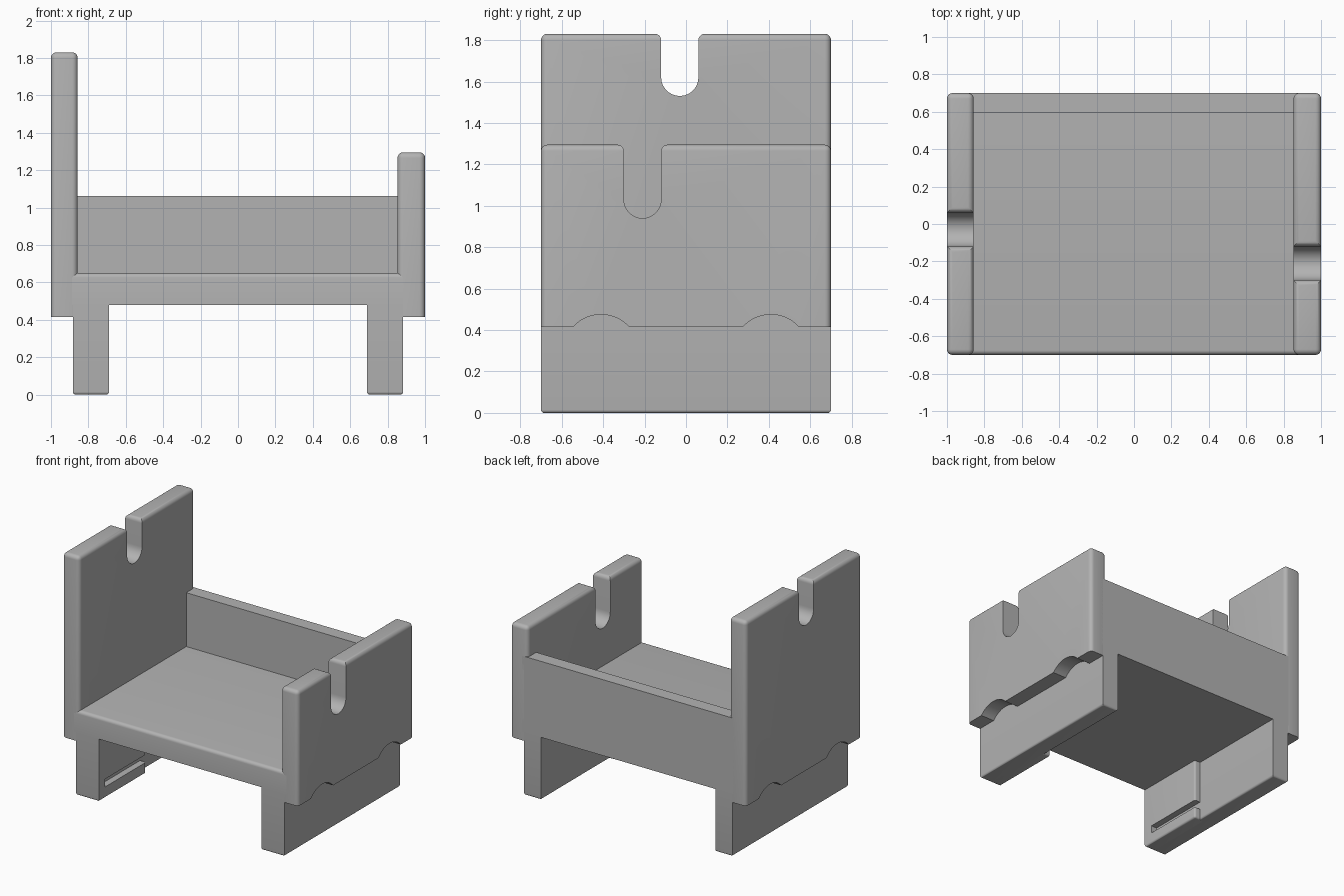
import bpy, bmesh, math

cube = bpy.data.objects.get("Cube")
if cube:
    bpy.data.objects.remove(cube)

grey = bpy.data.materials.new("plain grey")
grey.use_nodes = True
colour = (0.45, 0.45, 0.45, 1)
grey.diffuse_color = colour
grey.node_tree.nodes["Principled BSDF"].inputs["Base Color"].default_value = colour

HALF = 0.7   # half depth of the whole piece


def arc(cy, cz, r, start, end, steps=14):
    """Points of a circular arc in the y-z plane, angles in degrees."""
    pts = []
    for i in range(steps + 1):
        a = math.radians(start + (end - start) * i / steps)
        pts.append((cy + r * math.cos(a), cz + r * math.sin(a)))
    return pts


def extrude(name, profile, x0, x1, rounded=None, radius=0.03):
    """Extrude a y-z profile along x; round the edges picked by the rule."""
    bm = bmesh.new()
    base = bm.faces.new([bm.verts.new((x0, y, z)) for y, z in profile])
    new = bmesh.ops.extrude_face_region(bm, geom=[base])["geom"]
    for v in new:
        if isinstance(v, bmesh.types.BMVert):
            v.co.x = x1
    bmesh.ops.recalc_face_normals(bm, faces=bm.faces)
    if rounded:
        edges = [e for e in bm.edges if rounded(e.verts[0].co, e.verts[1].co)]
        bmesh.ops.bevel(bm, geom=edges, offset=radius, segments=5,
                        profile=0.5, affect='EDGES', clamp_overlap=True)
    mesh = bpy.data.meshes.new(name)
    bm.to_mesh(mesh)
    bm.free()
    obj = bpy.data.objects.new(name, mesh)
    bpy.context.collection.objects.link(obj)
    mesh.materials.append(grey)
    bpy.ops.object.select_all(action='DESELECT')
    obj.select_set(True)
    bpy.context.view_layer.objects.active = obj
    bpy.ops.object.shade_smooth_by_angle(angle=math.radians(35))
    return obj


def box(y0, y1, z0, z1):
    return [(y0, z0), (y1, z0), (y1, z1), (y0, z1)]


def end_panel(name, x0, x1, top, slot_y, slot_bottom):
    """Upright panel with a round-ended slot on top and two scallops below."""
    base, r = 0.415, 0.09
    profile = [(-HALF, base)]
    for cy in (-0.41, 0.41):
        profile += arc(cy, 0.293, 0.182, 138, 42)
    profile += [(HALF, base), (HALF, top), (slot_y + r, top)]
    profile += arc(slot_y, slot_bottom + r, r, 0, -180)
    profile += [(slot_y - r, top), (-HALF, top)]

    def rounded(a, b):
        on_top = min(a.z, b.z) > top - 0.001
        on_side = abs(a.y) > HALF - 0.001 and abs(a.y - b.y) < 0.001
        return on_top or (on_side and abs(a.z - b.z) > 0.1)

    extrude(name, profile, x0, x1, rounded)


# Tall and short end panels
end_panel("tall_end_panel", -1.0, -0.857, 1.83, -0.03, 1.53)
end_panel("short_end_panel", 0.853, 1.0, 1.295, -0.21, 0.94)

# Seat board with a rounded front edge
extrude("seat_board", box(-HALF, HALF, 0.48, 0.65), -0.9, 0.9,
        lambda a, b: max(a.y, b.y) < -0.69 and min(a.z, b.z) > 0.64, 0.025)

# Back board
extrude("back_board", box(0.597, HALF, 0.5, 1.063), -0.9, 0.9)


def at_floor(a, b):
    return max(a.z, b.z) < 0.001


def pad_edge(a, b):
    end = min(a.y, b.y) > -0.14 and abs(a.x - b.x) < 0.001 and abs(a.x) < 0.7
    return end or at_floor(a, b)


# Legs with a thicker front part holding an open groove on the inside
pad = [(-HALF, 0), (-0.13, 0), (-0.13, 0.085), (-0.625, 0.085),
       (-0.625, 0.145), (-0.13, 0.145), (-0.13, 0.5), (-HALF, 0.5)]
for side, s in (("left", 1), ("right", -1)):
    extrude(side + "_leg", box(-HALF, HALF, 0, 0.5), s * 0.74, s * 0.883,
            at_floor, 0.015)
    extrude(side + "_leg_grooved_pad", pad, s * 0.69, s * 0.79, pad_edge, 0.015)
